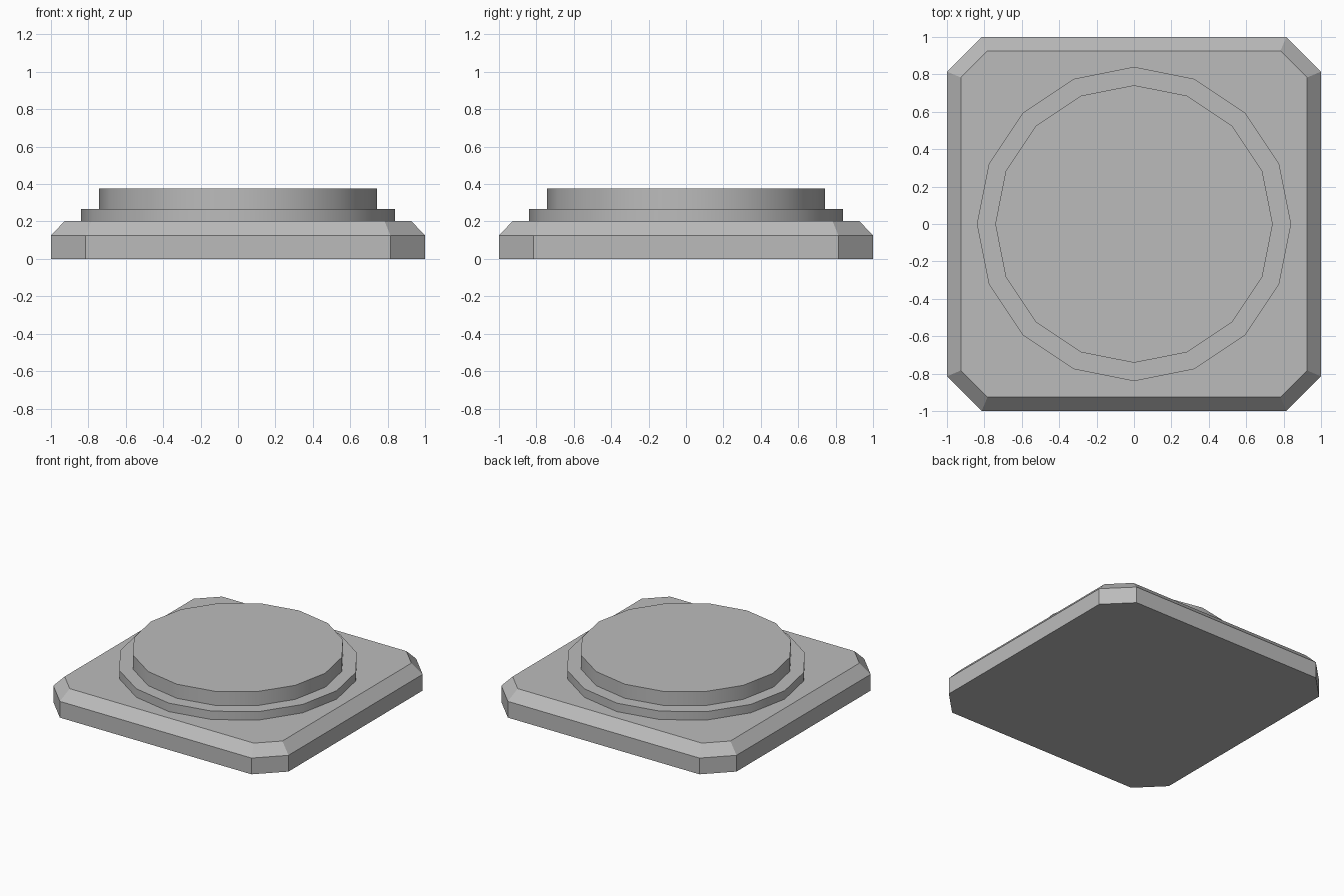
import bpy
import bmesh
import math

cube = bpy.data.objects.get("Cube")
if cube:
    bpy.data.objects.remove(cube, do_unlink=True)

# Single grey material
grey = bpy.data.materials.new("plain grey")
grey.use_nodes = True
colour = (0.5, 0.5, 0.5, 1)
grey.diffuse_color = colour
grey.node_tree.nodes["Principled BSDF"].inputs["Base Color"].default_value = colour


def octagon(half, flat):
    """Square outline with clipped corners; flat is where each side ends."""
    quarter = [(half, -flat), (half, flat)]
    points = []
    for _ in range(4):
        points += quarter
        quarter = [(-y, x) for x, y in quarter]
    return points


def circle(radius, sides=16):
    return [(radius * math.cos(math.tau * i / sides),
             radius * math.sin(math.tau * i / sides)) for i in range(sides)]


def loft(name, sections, smooth=False):
    """Closed solid through a stack of (outline, height) sections."""
    bm = bmesh.new()
    rings = [[bm.verts.new((x, y, z)) for x, y in outline] for outline, z in sections]
    count = len(rings[0])
    for low, high in zip(rings, rings[1:]):
        for i in range(count):
            j = (i + 1) % count
            bm.faces.new((low[i], low[j], high[j], high[i]))
    bm.faces.new(rings[0][::-1])
    bm.faces.new(rings[-1])
    mesh = bpy.data.meshes.new(name)
    bm.to_mesh(mesh)
    bm.free()
    mesh.materials.append(grey)
    obj = bpy.data.objects.new(name, mesh)
    bpy.context.collection.objects.link(obj)
    if smooth:
        bpy.ops.object.select_all(action="DESELECT")
        obj.select_set(True)
        bpy.context.view_layer.objects.active = obj
        bpy.ops.object.shade_smooth_by_angle(angle=math.radians(30))
    return obj


# Square plinth with clipped corners and a sloped upper edge
plinth_top = 0.203
loft("plinth", [(octagon(1, 0.815), 0), (octagon(1, 0.815), 0.125),
                (octagon(0.926, 0.783), plinth_top)])

# Two stacked round steps
step_top = 0.268
loft("lower_step", [(circle(0.84), plinth_top), (circle(0.84), step_top)], True)
loft("upper_disc", [(circle(0.742), step_top), (circle(0.742), 0.376)], True)
